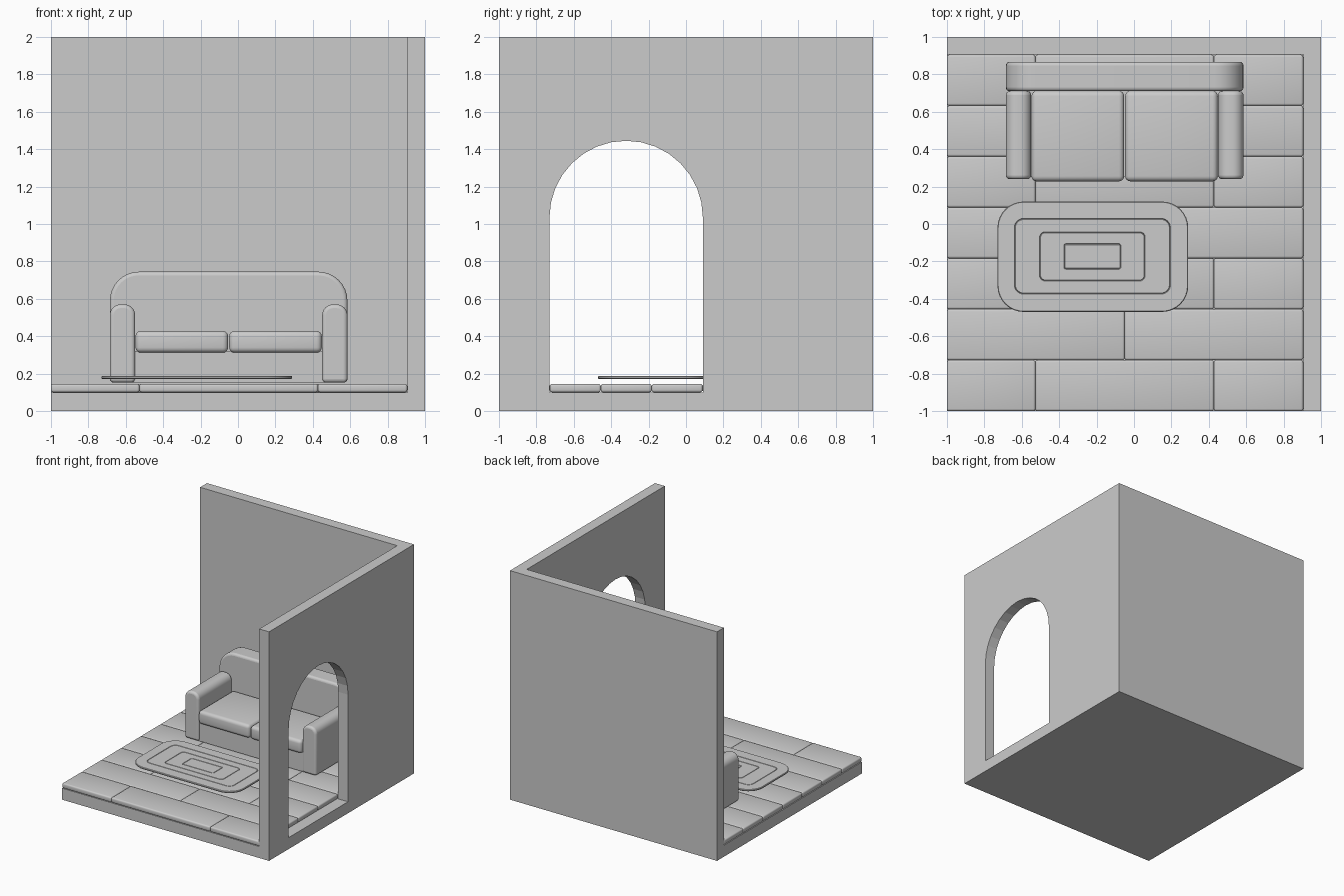
import bpy, bmesh
from math import sin, cos, pi, radians

if "Cube" in bpy.data.objects:
    bpy.data.objects.remove(bpy.data.objects["Cube"])


def new_object(name, bm, smooth=True):
    bmesh.ops.recalc_face_normals(bm, faces=bm.faces)
    mesh = bpy.data.meshes.new(name)
    bm.to_mesh(mesh)
    bm.free()
    ob = bpy.data.objects.new(name, mesh)
    bpy.context.collection.objects.link(ob)
    if smooth:
        activate(ob)
        bpy.ops.object.shade_smooth_by_angle(angle=radians(35))
    return ob


def activate(ob):
    bpy.ops.object.select_all(action='DESELECT')
    ob.select_set(True)
    bpy.context.view_layer.objects.active = ob


def bevel(ob, width, segments=3, angle=60):
    m = ob.modifiers.new("soft_edges", 'BEVEL')
    m.width, m.segments = width, segments
    m.limit_method, m.angle_limit = 'ANGLE', radians(angle)
    activate(ob)
    bpy.ops.object.modifier_apply(modifier=m.name)
    bpy.ops.object.shade_smooth_by_angle(angle=radians(40))


def rounded_rect(a0, a1, b0, b1, r_low, r_high, n=8):
    """Closed outline, with one radius for the low corners and one for the high."""
    pts = []
    corners = [(a1 - r_low, b0 + r_low, r_low, -pi / 2), (a1 - r_high, b1 - r_high, r_high, 0),
               (a0 + r_high, b1 - r_high, r_high, pi / 2), (a0 + r_low, b0 + r_low, r_low, pi)]
    for ca, cb, r, start in corners:
        for i in range(n + 1):
            t = start + pi / 2 * i / n
            pts.append((ca + r * cos(t), cb + r * sin(t)))
    return pts


def loft(name, loops, smooth=True):
    """Skin a stack of equal-length point loops and cap both ends."""
    bm = bmesh.new()
    rings = [[bm.verts.new(p) for p in loop] for loop in loops]
    for r0, r1 in zip(rings, rings[1:]):
        for i in range(len(r0)):
            j = (i + 1) % len(r0)
            bm.faces.new((r0[i], r0[j], r1[j], r1[i]))
    bm.faces.new(rings[0])
    bm.faces.new(rings[-1])
    return new_object(name, bm, smooth)


def box(name, x0, x1, y0, y1, z0, z1, width=0, segments=3):
    loops = [[(x0, y0, z), (x1, y0, z), (x1, y1, z), (x0, y1, z)] for z in (z0, z1)]
    ob = loft(name, loops, smooth=False)
    if width:
        bevel(ob, width, segments)
    return ob


def upholstered(name, x0, x1, y0, y1, z0, z1, r_low, r_high, width):
    """Front outline extruded in depth, with softened front and back rims."""
    outline = rounded_rect(x0, x1, z0, z1, r_low, r_high)
    ob = loft(name, [[(x, y, z) for x, z in outline] for y in (y0, y1)])
    bevel(ob, width, 4)
    return ob


# Room shell: a cube hollowed to a floor and two walls, with an arched doorway
INNER, FLOOR = 0.905, 0.1
room = box("room_shell", -1, 1, -1, 1, 0, 2)
hollow = box("hollow_cutter", -1.2, INNER, -1.2, INNER, FLOOR, 2.2)
arch = [(-0.73, FLOOR), (0.09, FLOOR)]
arch += [(-0.32 + 0.41 * cos(pi * i / 16), 1.035 + 0.41 * sin(pi * i / 16)) for i in range(17)]
doorway = loft("doorway_cutter", [[(x, y, z) for y, z in arch] for x in (0.8, 1.2)], False)
for cutter in (hollow, doorway):
    m = room.modifiers.new("cut", 'BOOLEAN')
    m.operation, m.solver, m.object = 'DIFFERENCE', 'EXACT', cutter
    activate(room)
    bpy.ops.object.modifier_apply(modifier=m.name)
    bpy.data.objects.remove(cutter)

# Floor planks: seven rows with staggered joints
ROW = (INNER + 1) / 7
for row in range(7):
    joints = [-1, -0.05, INNER] if row % 2 else [-1, -0.527, 0.427, INNER]
    y = -1 + row * ROW
    for i, (x0, x1) in enumerate(zip(joints, joints[1:])):
        box(f"plank_{row + 1}_{i + 1}", x0, x1, y, y + ROW, FLOOR, 0.145, 0.012)

# Rug: one skin from underside to centre, dipping into three thin grooves
R0, R1 = 0.172, 0.188


def rug_loop(rect, inset, z):
    x0, x1, y0, y1, r = rect
    r = max(r - inset, 0.003)
    outline = rounded_rect(x0 + inset, x1 - inset, y0 + inset, y1 - inset, r, r, 8)
    return [(x, y, z) for x, y in outline]


edge = (-0.73, 0.29, -0.47, 0.12, 0.14)
rug = [rug_loop(edge, 0.004, R0), rug_loop(edge, 0, R0 + 0.004),
       rug_loop(edge, 0, R1 - 0.004), rug_loop(edge, 0.004, R1)]
for rect in [(-0.64, 0.195, -0.375, 0.03, 0.05), (-0.505, 0.06, -0.305, -0.042, 0.03),
             (-0.375, -0.07, -0.242, -0.105, 0.012)]:
    rug += [rug_loop(rect, 0, R1), rug_loop(rect, 0.003, R1 - 0.006), rug_loop(rect, 0.006, R1)]
loft("rug", rug)

# Sofa
CX, BOTTOM = -0.05, 0.152
upholstered("sofa_back", CX - 0.635, CX + 0.635, 0.71, 0.867, BOTTOM, 0.745, 0.02, 0.155, 0.045)
box("sofa_base", CX - 0.51, CX + 0.51, 0.255, 0.72, BOTTOM, 0.32)
for side, s in (("left", -1), ("right", 1)):
    arm = sorted((CX + s * 0.635, CX + s * 0.5))
    upholstered(f"sofa_arm_{side}", *arm, 0.24, 0.71, BOTTOM, 0.57, 0.022, 0.058, 0.02)
    seat = sorted((CX + s * 0.003, CX + s * 0.498))
    box(f"seat_cushion_{side}", *seat, 0.228, 0.712, 0.312, 0.428, 0.028, 4)
